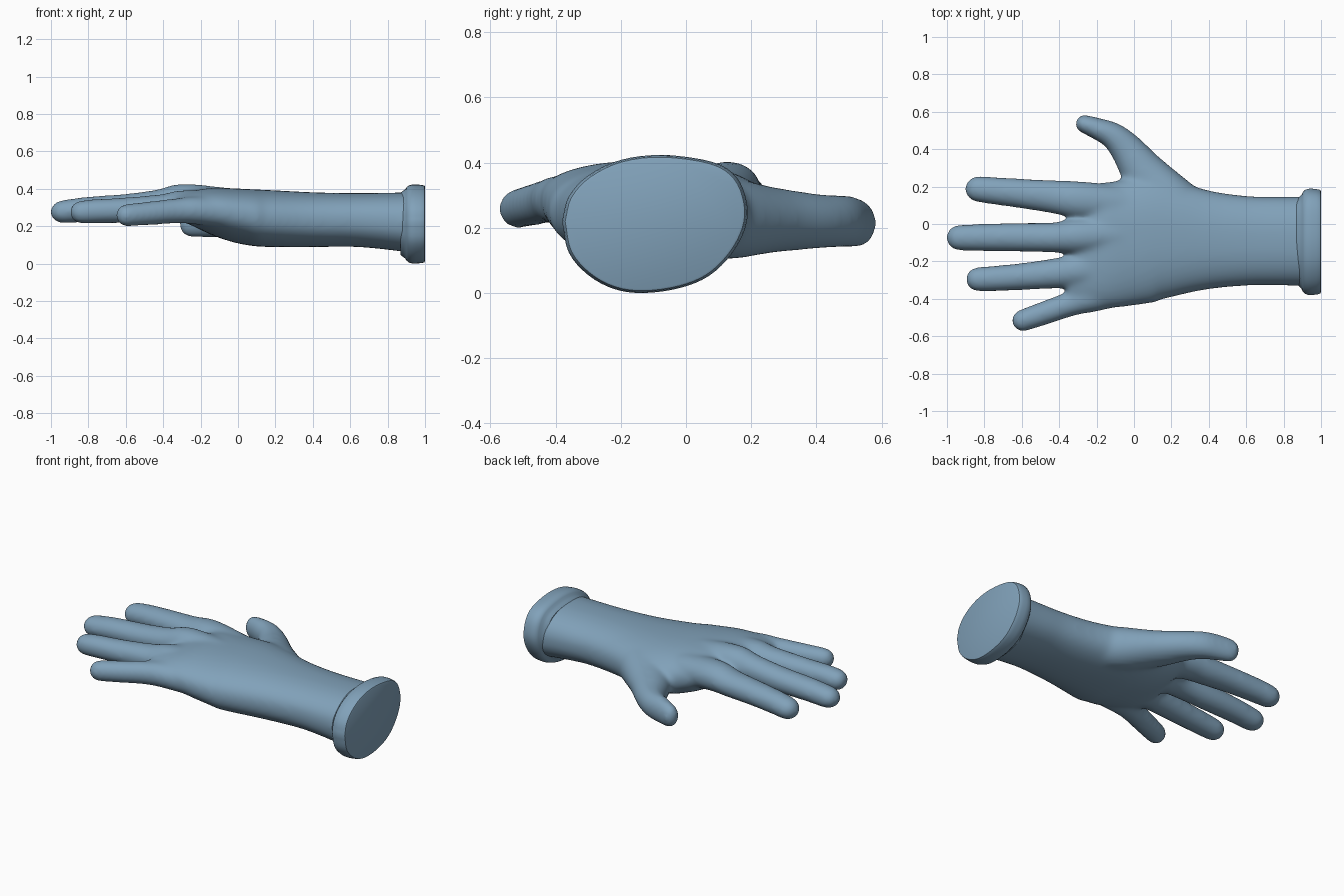
import bpy, bmesh, math
from mathutils import Vector

SIDES = 40


def spline(pts, steps=6):
    """Catmull-Rom interpolation of (x, y, z, half_width, half_height) rows."""
    p = [Vector(q) for q in pts]
    p = [p[0] * 2 - p[1]] + p + [p[-1] * 2 - p[-2]]
    out = []
    for a, b, c, d in zip(p, p[1:], p[2:], p[3:]):
        for i in range(steps):
            t = i / steps
            out.append(0.5 * (2 * b + (c - a) * t + (2 * a - 5 * b + 4 * c - d) * t * t
                              + (3 * b - a - 3 * c + d) * t ** 3))
    return out + [p[-2]]


def skin(bm, rings):
    """Bridge rings of points and cap both ends."""
    loops = [[bm.verts.new(co) for co in ring] for ring in rings]
    for a, b in zip(loops, loops[1:]):
        for i in range(len(a)):
            j = (i + 1) % len(a)
            bm.faces.new((a[i], a[j], b[j], b[i]))
    bm.faces.new(loops[0][::-1])
    bm.faces.new(loops[-1])


def oval(centre, side, up, hw, hh, power):
    ring = []
    for i in range(SIDES):
        a = 2 * math.pi * i / SIDES
        c, s = math.cos(a), math.sin(a)
        u = math.copysign(abs(c) ** (2 / power), c) * hw
        v = math.copysign(abs(s) ** (2 / power), s) * hh
        ring.append(centre + side * u + up * v)
    return ring


def limb(bm, pts, power=2.0, tip=True):
    """Tapered tube along a path, with an optional rounded tip."""
    rows = spline(pts)
    rings = []
    for i, r in enumerate(rows):
        tan = (Vector(rows[min(i + 1, len(rows) - 1)][:3])
               - Vector(rows[max(i - 1, 0)][:3])).normalized()
        side = Vector((0, 0, 1)).cross(tan).normalized()
        up = tan.cross(side)
        rings.append(oval(Vector(r[:3]), side, up, r[3], r[4], power))
    if tip:
        c, hw, hh = Vector(r[:3]), r[3], r[4]
        for k in range(1, 7):
            a = math.radians(k * 14)
            rings.append(oval(c + tan * math.sin(a) * hw, side, up,
                              hw * math.cos(a), hh * math.cos(a), power))
    skin(bm, rings)


rubber = bpy.data.materials.new("blue_grey")
rubber.diffuse_color = (0.22, 0.36, 0.49, 1)


def finish(name, bm):
    bmesh.ops.recalc_face_normals(bm, faces=bm.faces)
    me = bpy.data.meshes.new(name)
    bm.to_mesh(me)
    bm.free()
    me.materials.append(rubber)
    ob = bpy.data.objects.new(name, me)
    bpy.context.collection.objects.link(ob)
    return ob


bm = bmesh.new()

# forearm and palm: x, y_min, y_max, z_min, z_max
sections = [(0.96, -0.333, 0.147, 0.055, 0.382), (0.75, -0.328, 0.146, 0.08, 0.378),
            (0.6, -0.33, 0.15, 0.09, 0.377), (0.4, -0.35, 0.178, 0.088, 0.381),
            (0.2, -0.393, 0.235, 0.088, 0.391), (0.08, -0.42, 0.26, 0.095, 0.397),
            (-0.04, -0.438, 0.235, 0.125, 0.404), (-0.15, -0.45, 0.222, 0.165, 0.408),
            (-0.24, -0.44, 0.215, 0.205, 0.392), (-0.30, -0.40, 0.20, 0.238, 0.362)]
limb(bm, [(x, (a + b) / 2, (c + d) / 2, (b - a) / 2, (d - c) / 2)
          for x, a, b, c, d in sections], power=2.3, tip=False)

# fingers and thumb: x, y, z, half width, half height
digits = {
    "index": [(0.05, 0.09, 0.275, 0.10, 0.09), (-0.27, 0.125, 0.316, 0.102, 0.088),
              (-0.42, 0.144, 0.307, 0.09, 0.077), (-0.6, 0.163, 0.30, 0.08, 0.071),
              (-0.75, 0.178, 0.29, 0.074, 0.068), (-0.835, 0.187, 0.28, 0.07, 0.065)],
    "middle": [(0.05, -0.06, 0.29, 0.10, 0.10), (-0.28, -0.065, 0.326, 0.098, 0.101),
               (-0.42, -0.072, 0.315, 0.082, 0.082), (-0.6, -0.071, 0.30, 0.078, 0.073),
               (-0.8, -0.072, 0.29, 0.074, 0.068), (-0.935, -0.073, 0.277, 0.07, 0.063)],
    "ring": [(0.05, -0.2, 0.275, 0.10, 0.09), (-0.27, -0.245, 0.305, 0.095, 0.088),
             (-0.4, -0.262, 0.295, 0.083, 0.077), (-0.6, -0.281, 0.285, 0.073, 0.069),
             (-0.75, -0.292, 0.28, 0.069, 0.066), (-0.835, -0.296, 0.275, 0.066, 0.063)],
    "little": [(0.08, -0.32, 0.25, 0.08, 0.08), (-0.2, -0.385, 0.282, 0.082, 0.076),
               (-0.33, -0.424, 0.281, 0.068, 0.068), (-0.47, -0.473, 0.269, 0.064, 0.064),
               (-0.595, -0.516, 0.258, 0.06, 0.061)],
    "thumb": [(0.4, 0.02, 0.235, 0.10, 0.11), (0.22, 0.12, 0.228, 0.13, 0.125),
              (0.07, 0.255, 0.224, 0.122, 0.102), (-0.035, 0.395, 0.22, 0.092, 0.085),
              (-0.11, 0.47, 0.22, 0.073, 0.081), (-0.19, 0.507, 0.218, 0.06, 0.079),
              (-0.265, 0.535, 0.213, 0.05, 0.071)],
}
for pts in digits.values():
    limb(bm, pts)

# fuse everything into one smooth skin
hand = finish("hand", bm)
remesh = hand.modifiers.new("Fuse", 'REMESH')
remesh.mode = 'VOXEL'
remesh.voxel_size = 0.011
remesh.use_smooth_shade = True
soft = hand.modifiers.new("Soften", 'SMOOTH')
soft.factor = 0.5
soft.iterations = 32

# cuff: egg-shaped outline (y, z) swept through a rolled rim profile (x, scale)
egg = [(-0.38, 0.22), (-0.36, 0.125), (-0.3, 0.055), (-0.22, 0.012), (-0.13, 0.0),
       (-0.02, 0.015), (0.07, 0.052), (0.14, 0.12), (0.182, 0.20), (0.187, 0.275),
       (0.155, 0.355), (0.08, 0.402), (-0.07, 0.423), (-0.2, 0.408), (-0.3, 0.36),
       (-0.36, 0.295)]
outline = [Vector(r[:2]) for r in spline(egg + [egg[0]], 4)[:-1]]
mid = Vector((-0.095, 0.215))
rim = [(0.87, 0.79), (0.885, 0.845), (0.895, 0.88), (0.902, 0.93), (0.912, 0.972),
       (0.93, 0.996), (0.95, 1.0), (0.975, 0.99), (0.99, 0.98), (0.997, 0.967),
       (1.0, 0.94)]
bm = bmesh.new()
skin(bm, [[(x, *(mid + (p - mid) * s)) for p in outline] for x, s in rim])
cuff = finish("cuff", bm)
bpy.context.view_layer.objects.active = cuff
cuff.select_set(True)
bpy.ops.object.shade_smooth_by_angle(angle=math.radians(40))
